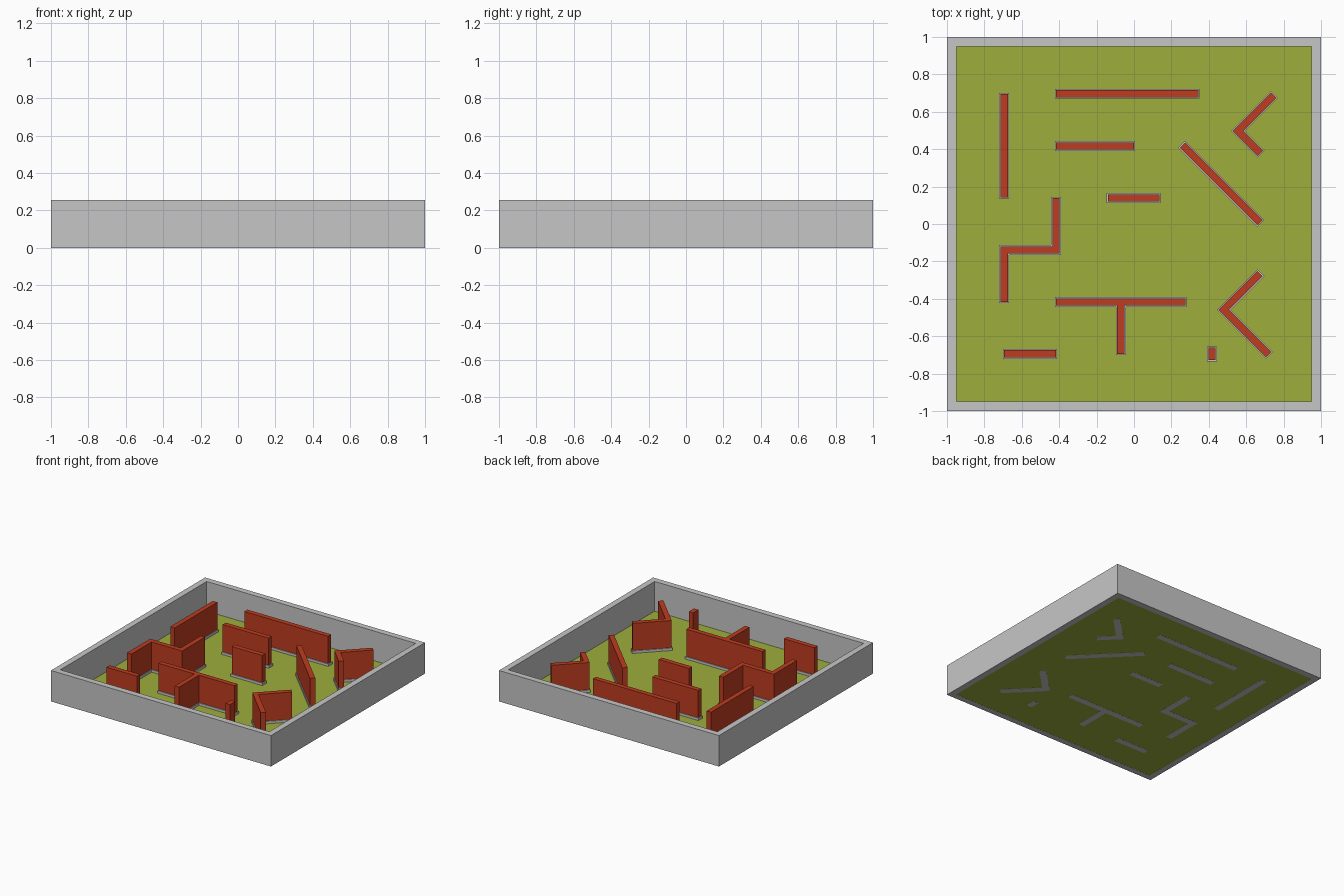
import bpy
import bmesh
from mathutils import Vector

cube = bpy.data.objects.get("Cube")
if cube:
    bpy.data.objects.remove(cube, do_unlink=True)


def make_material(name, color):
    mat = bpy.data.materials.new(name)
    mat.use_nodes = True
    mat.diffuse_color = color
    mat.node_tree.nodes["Principled BSDF"].inputs["Base Color"].default_value = color
    return mat


GREY = make_material("light grey", (0.565, 0.565, 0.565, 1))
GREEN = make_material("grass green", (0.337, 0.423, 0.045, 1))
RED = make_material("brick red", (0.515, 0.045, 0.014, 1))

HEIGHT = 0.254
HALF = 0.02          # half thickness of the inner walls
LIP = 0.006          # overhang of the plinths
PLINTH_TOP = 0.03


def finish(name, bm, mat):
    bmesh.ops.recalc_face_normals(bm, faces=bm.faces)
    mesh = bpy.data.meshes.new(name)
    bm.to_mesh(mesh)
    bm.free()
    mesh.materials.append(mat)
    obj = bpy.data.objects.new(name, mesh)
    bpy.context.collection.objects.link(obj)
    return obj


def extrude_outline(name, points, bottom, top, mat):
    bm = bmesh.new()
    face = bm.faces.new([bm.verts.new((p[0], p[1], bottom)) for p in points])
    geom = bmesh.ops.extrude_face_region(bm, geom=[face])["geom"]
    verts = [g for g in geom if isinstance(g, bmesh.types.BMVert)]
    bmesh.ops.translate(bm, verts=verts, vec=(0, 0, top - bottom))
    return finish(name, bm, mat)


def ribbon(path, half, extra):
    """Outline of a mitred strip along a path, lengthened at both ends."""
    pts = [Vector(p) for p in path]
    pts[0] += (pts[0] - pts[1]).normalized() * extra
    pts[-1] += (pts[-1] - pts[-2]).normalized() * extra
    dirs = [(b - a).normalized() for a, b in zip(pts, pts[1:])]
    left, right = [], []
    for i, p in enumerate(pts):
        a, b = dirs[max(i - 1, 0)], dirs[min(i, len(dirs) - 1)]
        na, nb = Vector((-a.y, a.x)), Vector((-b.y, b.x))
        miter = (na + nb) * (half / (1 + na.dot(nb)))
        left.append(p + miter)
        right.append(p - miter)
    return left + right[::-1]


# Square outer wall, open at top and bottom
bm = bmesh.new()
rings = []
for size, z in ((1, 0), (1, HEIGHT), (0.95, HEIGHT), (0.95, 0)):
    rings.append([bm.verts.new((sx * size, sy * size, z))
                  for sx, sy in ((-1, -1), (1, -1), (1, 1), (-1, 1))])
for r in range(4):
    a, b = rings[r], rings[(r + 1) % 4]
    for i in range(4):
        j = (i + 1) % 4
        bm.faces.new((a[i], a[j], b[j], b[i]))
finish("outer_wall", bm, GREY)

# Floor slab
extrude_outline("floor", [(-0.95, -0.95), (0.95, -0.95), (0.95, 0.95), (-0.95, 0.95)],
                0.001, 0.01, GREEN)

# Inner walls, each a red panel on a grey plinth
WALLS = {
    "west_wall": [(-0.695, 0.142), (-0.695, 0.695)],
    "long_back_wall": [(-0.417, 0.697), (0.345, 0.697)],
    "middle_wall": [(-0.417, 0.417), (0, 0.417)],
    "centre_wall": [(-0.14, 0.139), (0.137, 0.139)],
    "stepped_wall": [(-0.417, 0.139), (-0.417, -0.139), (-0.695, -0.139), (-0.695, -0.417)],
    "tee_bar": [(-0.417, -0.417), (0.275, -0.417)],
    "tee_stem": [(-0.07, -0.437), (-0.07, -0.695)],
    "front_wall": [(-0.695, -0.695), (-0.417, -0.695)],
    "short_post": [(0.417, -0.66), (0.417, -0.728)],
    "back_chevron": [(0.746, 0.687), (0.556, 0.497), (0.675, 0.378)],
    "diagonal_wall": [(0.259, 0.422), (0.674, 0.007)],
    "front_chevron": [(0.674, -0.265), (0.48, -0.459), (0.719, -0.698)],
}
for name, path in WALLS.items():
    extrude_outline(name, ribbon(path, HALF, 0), PLINTH_TOP, HEIGHT, RED)
    extrude_outline(name + "_plinth", ribbon(path, HALF + LIP, LIP), 0, PLINTH_TOP, GREY)
